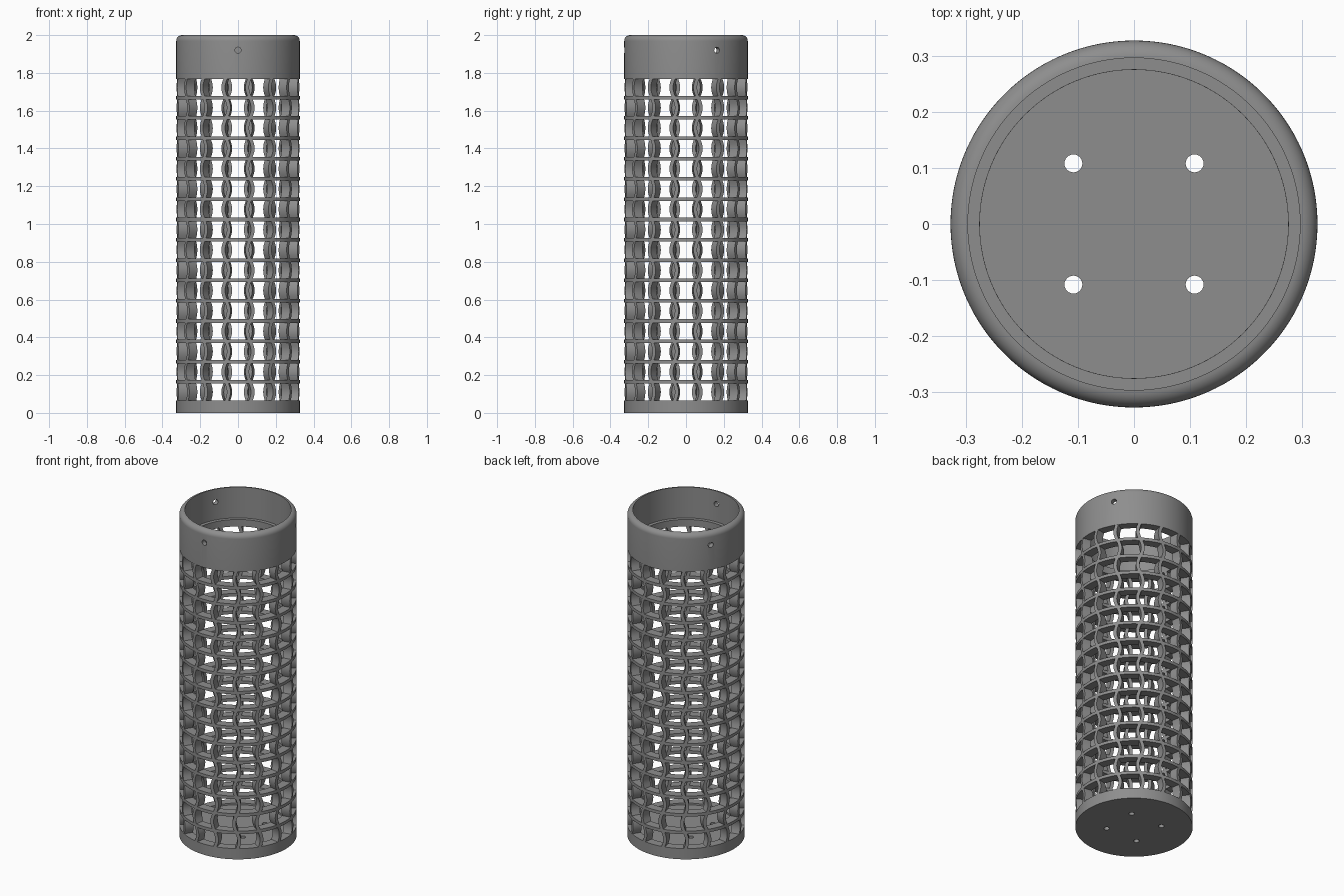
import bpy, bmesh, math
from mathutils import Matrix, Vector

if "Cube" in bpy.data.objects:
    bpy.data.objects.remove(bpy.data.objects["Cube"])

R, RI, RC = 0.327, 0.275, 0.296        # outer, lattice inner and collar inner radius
BASE, TOP, LEDGE = 0.066, 1.767, 1.81  # lattice start, lattice end, collar ledge
COLS, ROWS, SEG = 16, 16, 128
PITCH, RING = 0.1075, 0.019            # row spacing, ring height
BAR = 0.020 / R                        # bar width as an angle
SWAY = 0.015 / R                       # sideways sway of the bars

grey = bpy.data.materials.new("grey")
grey.diffuse_color = (0.27, 0.27, 0.27, 1)
grey.use_nodes = True
grey.node_tree.nodes["Principled BSDF"].inputs["Base Color"].default_value = grey.diffuse_color


def finish(name, bm):
    bmesh.ops.recalc_face_normals(bm, faces=bm.faces)
    me = bpy.data.meshes.new(name)
    bm.to_mesh(me)
    bm.free()
    me.materials.append(grey)
    ob = bpy.data.objects.new(name, me)
    bpy.context.collection.objects.link(ob)
    return ob


def activate(ob):
    bpy.ops.object.select_all(action='DESELECT')
    ob.select_set(True)
    bpy.context.view_layer.objects.active = ob


def lathe(name, profile):
    """Spin a closed (r, z) profile; r = 0 points become poles."""
    bm = bmesh.new()
    rows = []
    for r, z in profile:
        n = SEG if r > 0 else 1
        rows.append([bm.verts.new((r * math.cos(2 * math.pi * i / SEG),
                                   r * math.sin(2 * math.pi * i / SEG), z)) for i in range(n)])
    for a, b in zip(rows, rows[1:] + rows[:1]):
        if len(a) == len(b) == 1:
            continue
        for i in range(SEG):
            j = (i + 1) % SEG
            quad = [a[i % len(a)], a[j % len(a)], b[j % len(b)], b[i % len(b)]]
            bm.faces.new(list(dict.fromkeys(quad)))
    return finish(name, bm)


def drill(ob, centre, axis, radius, depth):
    bm = bmesh.new()
    rot = Vector(axis).to_track_quat('Z', 'Y').to_matrix().to_4x4()
    bmesh.ops.create_cone(bm, cap_ends=True, segments=24, radius1=radius, radius2=radius,
                          depth=depth, matrix=Matrix.Translation(centre) @ rot)
    cutter = finish("cutter", bm)
    cutter.hide_render = True
    activate(ob)
    mod = ob.modifiers.new("drill", 'BOOLEAN')
    mod.operation, mod.solver, mod.object = 'DIFFERENCE', 'EXACT', cutter
    bpy.ops.object.modifier_apply(modifier=mod.name)
    bpy.data.objects.remove(cutter)


# Base: solid floor with four drain holes
base = lathe("base", [(0, 0), (R, 0), (R, BASE), (RI, BASE), (RI, 0.055), (0, 0.055)])
for sx in (-1, 1):
    for sy in (-1, 1):
        drill(base, (sx * 0.108, sy * 0.108, 0.03), (0, 0, 1), 0.016, 0.2)

# Collar: rounded rim, inner ledge and three screw holes
fillet = R - RC
rim = [(RC + fillet * math.cos(a), 2 - fillet + fillet * math.sin(a))
       for a in [math.pi / 2 * k / 8 for k in range(9)]]
collar = lathe("collar", [(RI, TOP), (R, TOP)] + rim + [(RC, LEDGE), (RI, LEDGE)])
for deg in (-90, 30, 150):
    d = Vector((math.cos(math.radians(deg)), math.sin(math.radians(deg)), 0))
    drill(collar, d * 0.31 + Vector((0, 0, 1.92)), d, 0.016, 0.12)

# Lattice: unrolled grid with swaying bars, holes left open, then thickened
step = 2 * math.pi / COLS
NH, NZ = 6, 8
angles = []                              # (angle, starts a bar)
for c in range(COLS):
    mid = -math.pi / 2 + (c - 0.5) * step
    angles.append((mid - BAR / 2, True))
    angles += [(mid + BAR / 2 + (step - BAR) * k / NH, False) for k in range(NH)]
levels = []                              # (height, starts a ring)
for r in range(ROWS):
    z0 = BASE + r * PITCH
    levels += [(z0 + (PITCH - RING) * k / NZ, False) for k in range(NZ)]
    levels.append((z0 + PITCH - RING, r < ROWS - 1))

bm = bmesh.new()
grid = []
for z, _ in levels:
    sway = SWAY * math.sin(math.pi * (z - BASE + RING / 2) / PITCH)
    grid.append([bm.verts.new((R * math.cos(a + sway), R * math.sin(a + sway), z))
                 for a, _ in angles])
for i in range(len(levels) - 1):
    for j in range(len(angles)):
        if levels[i][1] or angles[j][1]:
            k = (j + 1) % len(angles)
            bm.faces.new((grid[i][j], grid[i][k], grid[i + 1][k], grid[i + 1][j]))
bmesh.ops.delete(bm, geom=[v for v in bm.verts if not v.link_faces], context='VERTS')
lattice = finish("lattice", bm)
# make sure the surface faces outward before thickening inward
p = lattice.data.polygons[0]
if p.normal.dot(Vector((p.center.x, p.center.y, 0))) < 0:
    lattice.data.flip_normals()
activate(lattice)
mod = lattice.modifiers.new("wall", 'SOLIDIFY')
mod.thickness, mod.offset = R - RI, -1
bpy.ops.object.modifier_apply(modifier=mod.name)

for ob in (base, collar, lattice):
    activate(ob)
    bpy.ops.object.shade_smooth_by_angle(angle=math.radians(30))
